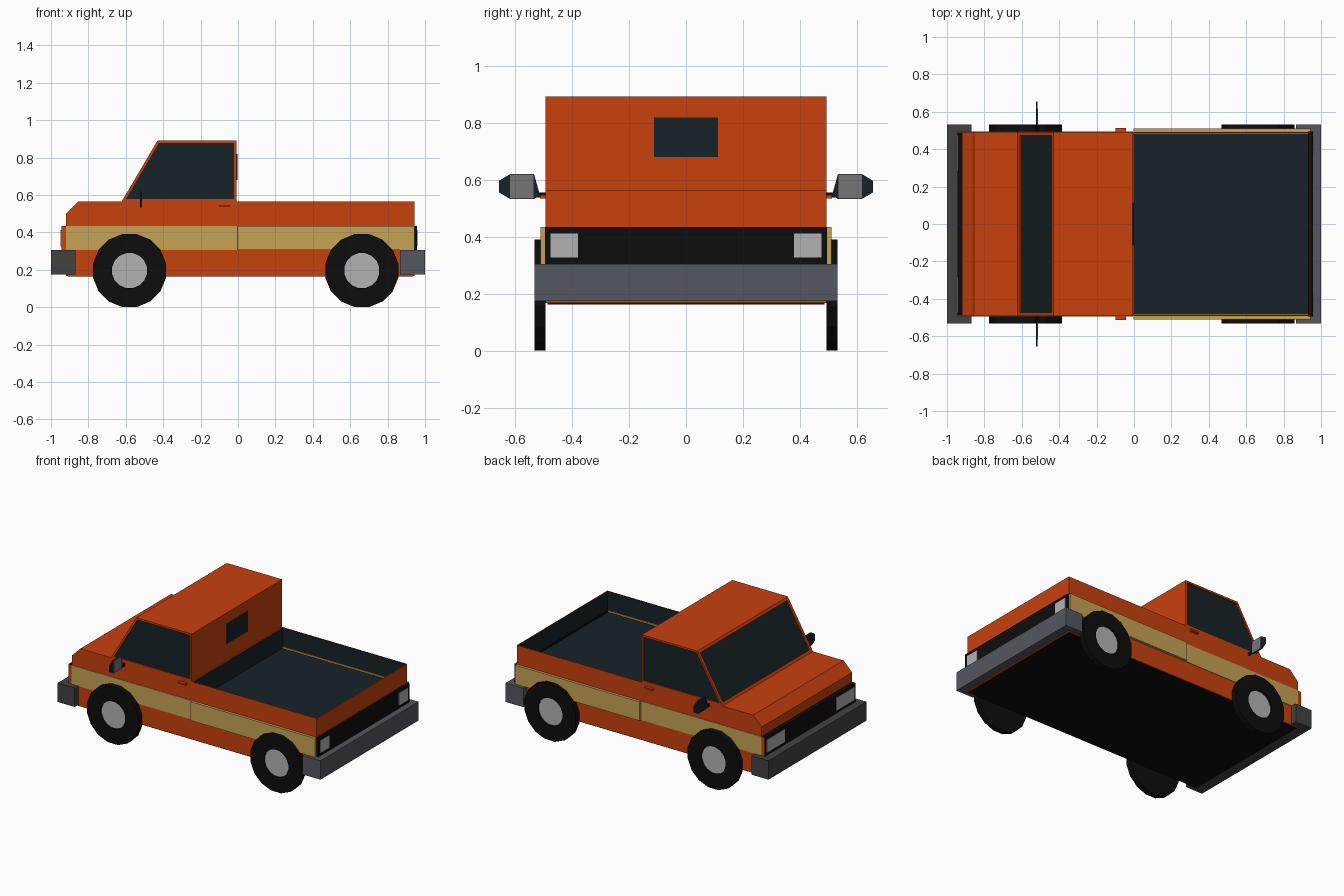
import bpy, bmesh, math
from mathutils import Matrix, Vector

if "Cube" in bpy.data.objects:
    bpy.data.objects.remove(bpy.data.objects["Cube"])


def mat(name, r, g, b):
    m = bpy.data.materials.new(name)
    m.diffuse_color = (r, g, b, 1)
    m.use_nodes = True
    m.node_tree.nodes["Principled BSDF"].inputs["Base Color"].default_value = m.diffuse_color
    return m


ORANGE = mat("orange paint", 0.58, 0.052, 0.004)
TAN = mat("tan stripe", 0.57, 0.37, 0.09)
BLACK = mat("black rubber", 0.004, 0.004, 0.004)
GLASS = mat("dark glass", 0.008, 0.016, 0.021)
STEEL = mat("steel bumper", 0.09, 0.095, 0.115)
IRON = mat("dark bumper", 0.055, 0.055, 0.055)
SILVER = mat("silver", 0.45, 0.45, 0.45)
MIRROR = mat("mirror glass", 0.18, 0.18, 0.18)


def finish(name, bm, *mats):
    bmesh.ops.recalc_face_normals(bm, faces=bm.faces)
    me = bpy.data.meshes.new(name)
    bm.to_mesh(me)
    bm.free()
    ob = bpy.data.objects.new(name, me)
    bpy.context.collection.objects.link(ob)
    for m in mats:
        me.materials.append(m)
    return ob


def prism(pts, direction):
    """Closed solid: polygon of 3D points swept along direction."""
    bm = bmesh.new()
    f = bm.faces.new([bm.verts.new(p) for p in pts])
    new = bmesh.ops.extrude_face_region(bm, geom=[f], use_keep_orig=True)["geom"]
    bmesh.ops.translate(bm, vec=direction,
                        verts=[v for v in new if isinstance(v, bmesh.types.BMVert)])
    bmesh.ops.recalc_face_normals(bm, faces=bm.faces)
    return bm


def side_prism(profile, w):
    return prism([(x, -w, z) for x, z in profile], (0, 2 * w, 0))


def box(name, x, y, z, *mats):
    bm = prism([(x[0], y[0], z[0]), (x[1], y[0], z[0]),
                (x[1], y[0], z[1]), (x[0], y[0], z[1])], (0, y[1] - y[0], 0))
    return finish(name, bm, *mats)


def sink(bm, face, margin, depth, index=1, paint_walls=False):
    """Inset a face and push it inwards, painting it with another material."""
    n = face.normal.copy()
    bmesh.ops.inset_region(bm, faces=[face], thickness=margin, use_even_offset=True)
    res = bmesh.ops.extrude_face_region(bm, geom=[face])["geom"]
    bmesh.ops.translate(bm, vec=-n * depth,
                        verts=[v for v in res if isinstance(v, bmesh.types.BMVert)])
    floor = [f for f in res if isinstance(f, bmesh.types.BMFace)][0]
    floor.material_index = index
    if paint_walls:
        for e in floor.edges:
            for f in e.link_faces:
                f.material_index = index
    if face.is_valid:
        bm.faces.remove(face)


def facing(bm, d):
    return max(bm.faces, key=lambda f: f.normal.dot(Vector(d)))


W = 0.492

# Front body with sloped hood edge
finish("front_body", side_prism([(-0.92, 0.168), (-0.92, 0.5), (-0.855, 0.565),
                                 (-0.005, 0.565), (-0.005, 0.168)], W), ORANGE)

# Cab with sunken windows on the sides and windshield
cab = side_prism([(-0.622, 0.565), (-0.43, 0.892), (-0.008, 0.892), (-0.008, 0.565)], W)
for d, margin in (((0, 1, 0), 0.013), ((0, -1, 0), 0.013), ((-0.86, 0, 0.5), 0.02)):
    sink(cab, facing(cab, d), margin, 0.008)
finish("cab", cab, ORANGE, GLASS)
box("rear_window", (-0.02, -0.004), (-0.113, 0.113), (0.68, 0.818), GLASS)

# Cargo bed, hollowed from the top
bed = side_prism([(-0.005, 0.168), (0.943, 0.168), (0.943, 0.565), (-0.005, 0.565)], W)
sink(bed, facing(bed, (0, 0, 1)), 0.006, 0.14, paint_walls=True)
finish("cargo_bed", bed, ORANGE, GLASS)

box("underside", (-0.91, 0.935), (-0.485, 0.485), (0.163, 0.175), BLACK)

# Grille and tail panel
box("grille", (-0.945, -0.91), (-0.49, 0.49), (0.305, 0.435), BLACK)
box("tail_panel", (0.93, 0.958), (-0.495, 0.495), (0.305, 0.435), BLACK)

# Bumpers
box("front_bumper", (-1, -0.87), (-0.532, 0.532), (0.175, 0.305), IRON)
box("rear_bumper", (0.865, 1), (-0.532, 0.532), (0.175, 0.305), STEEL)


def span(s, a, b):
    return tuple(sorted((s * a, s * b)))


for s, side in ((-1, "near"), (1, "far")):
    # Stripes, grille ends and door handle
    box(side + "_front_stripe", (-0.92, -0.005), span(s, 0.48, 0.495), (0.305, 0.435), TAN)
    box(side + "_bed_stripe", (-0.003, 0.943), span(s, 0.48, 0.51), (0.305, 0.435), TAN)
    box(side + "_grille_end", (-0.944, -0.92), span(s, 0.488, 0.494), (0.305, 0.434), ORANGE)
    box(side + "_door_handle", (-0.1, -0.042), span(s, 0.48, 0.512), (0.535, 0.547), ORANGE)
    # Lamps
    box(side + "_headlight", (-0.949, -0.93), span(s, 0.28, 0.475), (0.325, 0.412), SILVER)
    box(side + "_taillight", (0.94, 0.961), span(s, 0.378, 0.475), (0.327, 0.412), SILVER)
    # Wing mirror: thin shell, reflective plate and arm
    shell = [(0.512, 0.545), (0.533, 0.533), (0.617, 0.533), (0.655, 0.555),
             (0.655, 0.597), (0.617, 0.62), (0.533, 0.62)]
    finish(side + "_mirror_shell",
           prism([(-0.525, s * y, z) for y, z in shell], (0.01, 0, 0)), GLASS)
    box(side + "_mirror_plate", (-0.518, -0.513), span(s, 0.535, 0.617), (0.534, 0.619), MIRROR)
    box(side + "_mirror_arm", (-0.525, -0.515), span(s, 0.485, 0.53), (0.538, 0.556), BLACK)
    # Wheels with sunken hubs
    for x, end in ((-0.58, "front"), (0.662, "rear")):
        bm = bmesh.new()
        bmesh.ops.create_cone(bm, cap_ends=True, segments=16, radius1=0.199,
                              radius2=0.199, depth=0.04,
                              matrix=Matrix.Translation((x, s * 0.512, 0.196))
                              @ Matrix.Rotation(math.radians(90), 4, 'X')
                              @ Matrix.Rotation(math.pi / 16, 4, 'Z'))
        bm.normal_update()
        sink(bm, facing(bm, (0, s, 0)), 0.102, 0.012)
        finish(f"{side}_{end}_wheel", bm, BLACK, SILVER)
